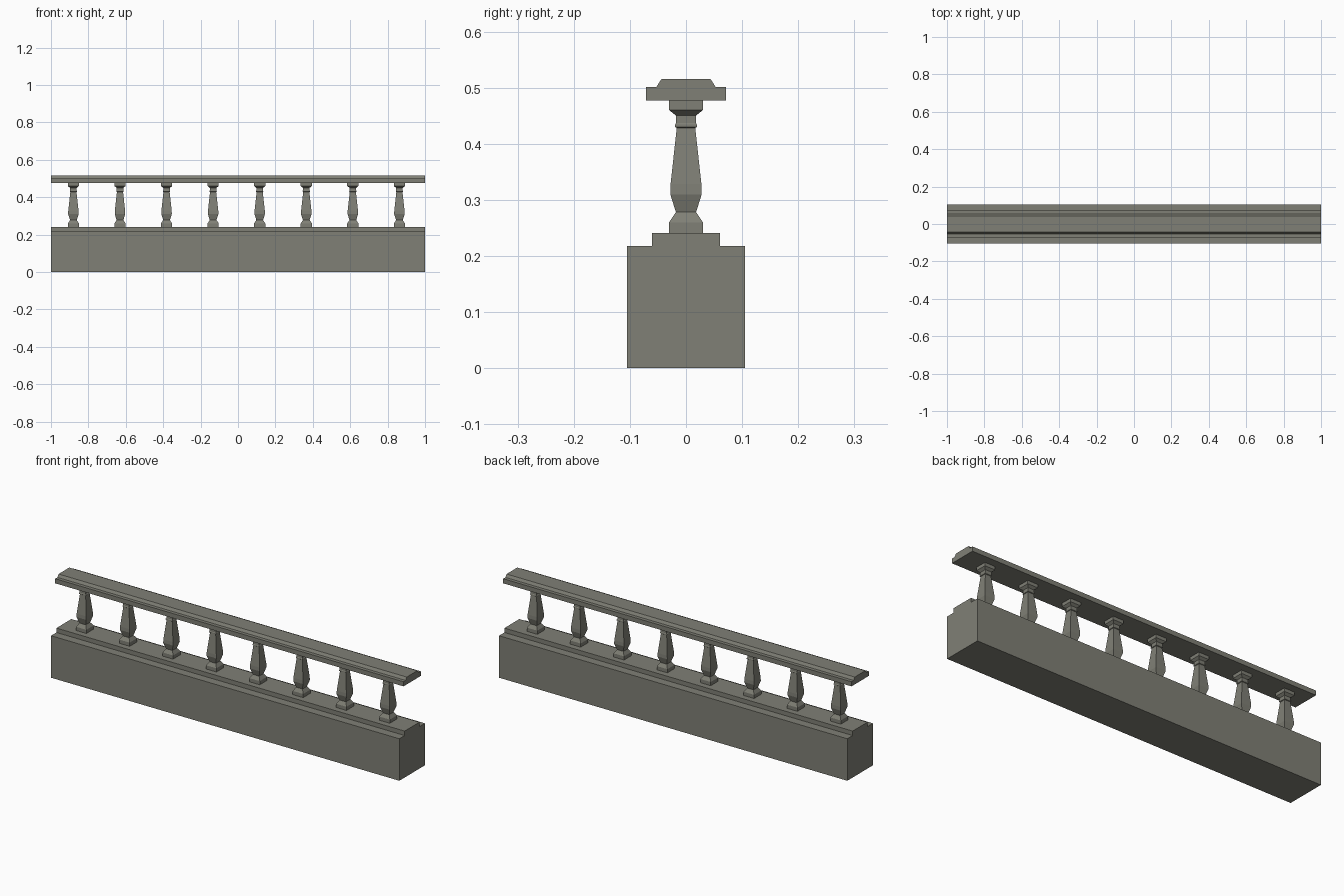
import bpy, bmesh

if "Cube" in bpy.data.objects:
    bpy.data.objects.remove(bpy.data.objects["Cube"])

stone = bpy.data.materials.new("grey_stone")
stone.diffuse_color = (0.215, 0.215, 0.18, 1)
stone.use_nodes = True
stone.node_tree.nodes["Principled BSDF"].inputs["Base Color"].default_value = stone.diffuse_color


def finish(name, bm):
    bmesh.ops.recalc_face_normals(bm, faces=bm.faces)
    me = bpy.data.meshes.new(name)
    bm.to_mesh(me)
    bm.free()
    me.materials.append(stone)
    ob = bpy.data.objects.new(name, me)
    bpy.context.collection.objects.link(ob)
    return ob


def beam(name, half):
    """Extrude a mirrored (y, z) half profile along x from -1 to 1."""
    outline = half + [(-y, z) for y, z in reversed(half)]
    bm = bmesh.new()
    face = bm.faces.new([bm.verts.new((-1, y, z)) for y, z in outline])
    new = bmesh.ops.extrude_face_region(bm, geom=[face])["geom"]
    verts = [v for v in new if isinstance(v, bmesh.types.BMVert)]
    bmesh.ops.translate(bm, vec=(2, 0, 0), verts=verts)
    # extrude_face_region keeps the start cap only if it is not replaced
    if not any(all(v.co.x < 0 for v in f.verts) for f in bm.faces):
        start = [e for e in bm.edges if all(v.co.x < 0 for v in e.verts)]
        bmesh.ops.contextual_create(bm, geom=start)
    return finish(name, bm)


def square_post(name, profile):
    """Stack square rings of (half width, z)."""
    bm = bmesh.new()
    rings = [[bm.verts.new((sx * r, sy * r, z))
              for sx, sy in ((-1, -1), (1, -1), (1, 1), (-1, 1))]
             for r, z in profile]
    for a, b in zip(rings, rings[1:]):
        for i in range(4):
            j = (i + 1) % 4
            bm.faces.new((a[i], a[j], b[j], b[i]))
    bm.faces.new(rings[0])
    bm.faces.new(rings[-1])
    return finish(name, bm)


# Plinth, stepped sill and moulded handrail
beam("base_wall", [(0.105, 0), (0.105, 0.218)])
beam("sill", [(0.061, 0.218), (0.061, 0.241)])
beam("handrail", [(0.071, 0.477), (0.071, 0.501), (0.053, 0.501), (0.044, 0.515)])

# Balusters, sharing one mesh
profile = [(0.030, 0.241), (0.030, 0.260), (0.018, 0.278), (0.028, 0.310),
           (0.0275, 0.328), (0.0165, 0.428), (0.0195, 0.430), (0.0195, 0.434),
           (0.0175, 0.437), (0.0175, 0.450), (0.030, 0.460), (0.030, 0.477)]
first = square_post("baluster_1", profile)
first.location.x = -0.88
for i in range(1, 8):
    ob = first.copy()
    ob.name = f"baluster_{i + 1}"
    ob.location.x = -0.88 + 0.249 * i
    bpy.context.collection.objects.link(ob)
